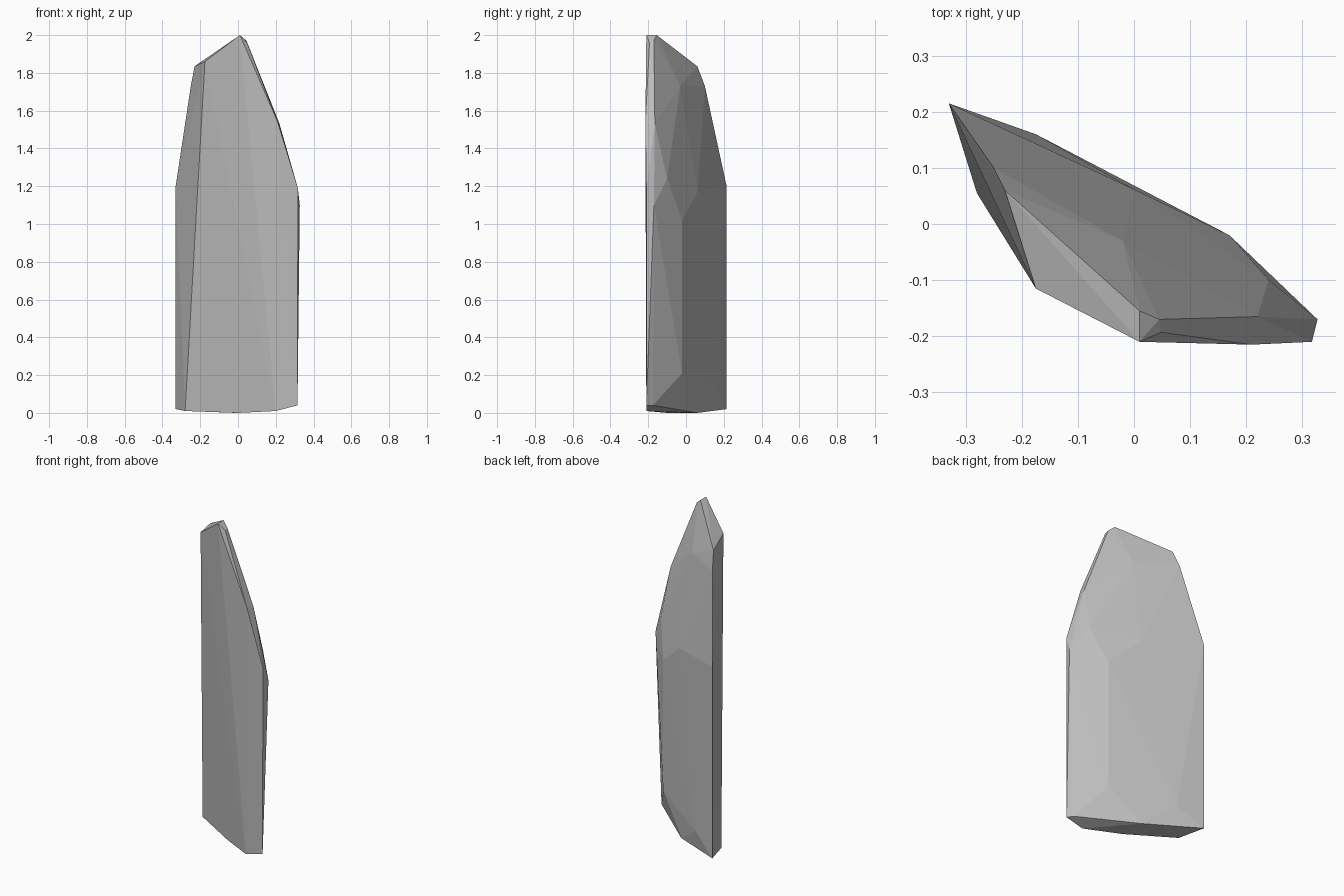
import bpy
import bmesh

cube = bpy.data.objects.get("Cube")
if cube:
    bpy.data.objects.remove(cube, do_unlink=True)

# Stone colour
stone = bpy.data.materials.new("grey_stone")
stone.use_nodes = True
colour = (0.5, 0.5, 0.5, 1)
stone.diffuse_color = colour
stone.node_tree.nodes["Principled BSDF"].inputs["Base Color"].default_value = colour

# Corners of the faceted slab, grouped by region
base = [(-.33, .215, .02), (-.28, .055, .01), (0, -.1, 0), (.2, -.21, .01),
        (.315, -.21, .04), (.29, -.175, .04), (-.01, .06, 0)]
back = [(.17, -.02, .21), (.17, -.02, 1.02), (-.175, .16, .13),
        (0, .062, 1.17), (-.33, .215, 1.2)]
shoulder = [(.317, -.21, 1.19), (.327, -.17, 1.1), (.24, -.1, 1.24),
            (.21, -.215, 1.54), (.22, -.165, 1.53), (.06, -.11, 1.65),
            (-.02, -.03, 1.73), (-.25, .1, 1.73)]
tip = [(-.23, .06, 1.835), (-.175, -.115, 1.86), (.01, -.21, 2),
       (.01, -.155, 2), (.045, -.17, 1.97), (.048, -.193, 1.96)]

# Wrap the corners in one convex faceted skin
bm = bmesh.new()
for corner in base + back + shoulder + tip:
    bm.verts.new(corner)
hull = bmesh.ops.convex_hull(bm, input=bm.verts[:])
spare = {v for v in hull["geom_interior"] if isinstance(v, bmesh.types.BMVert)}
bmesh.ops.delete(bm, geom=list(spare), context="VERTS")
bmesh.ops.recalc_face_normals(bm, faces=bm.faces[:])

mesh = bpy.data.meshes.new("rock_slab")
bm.to_mesh(mesh)
bm.free()
mesh.materials.append(stone)
rock = bpy.data.objects.new("rock_slab", mesh)
bpy.context.collection.objects.link(rock)
